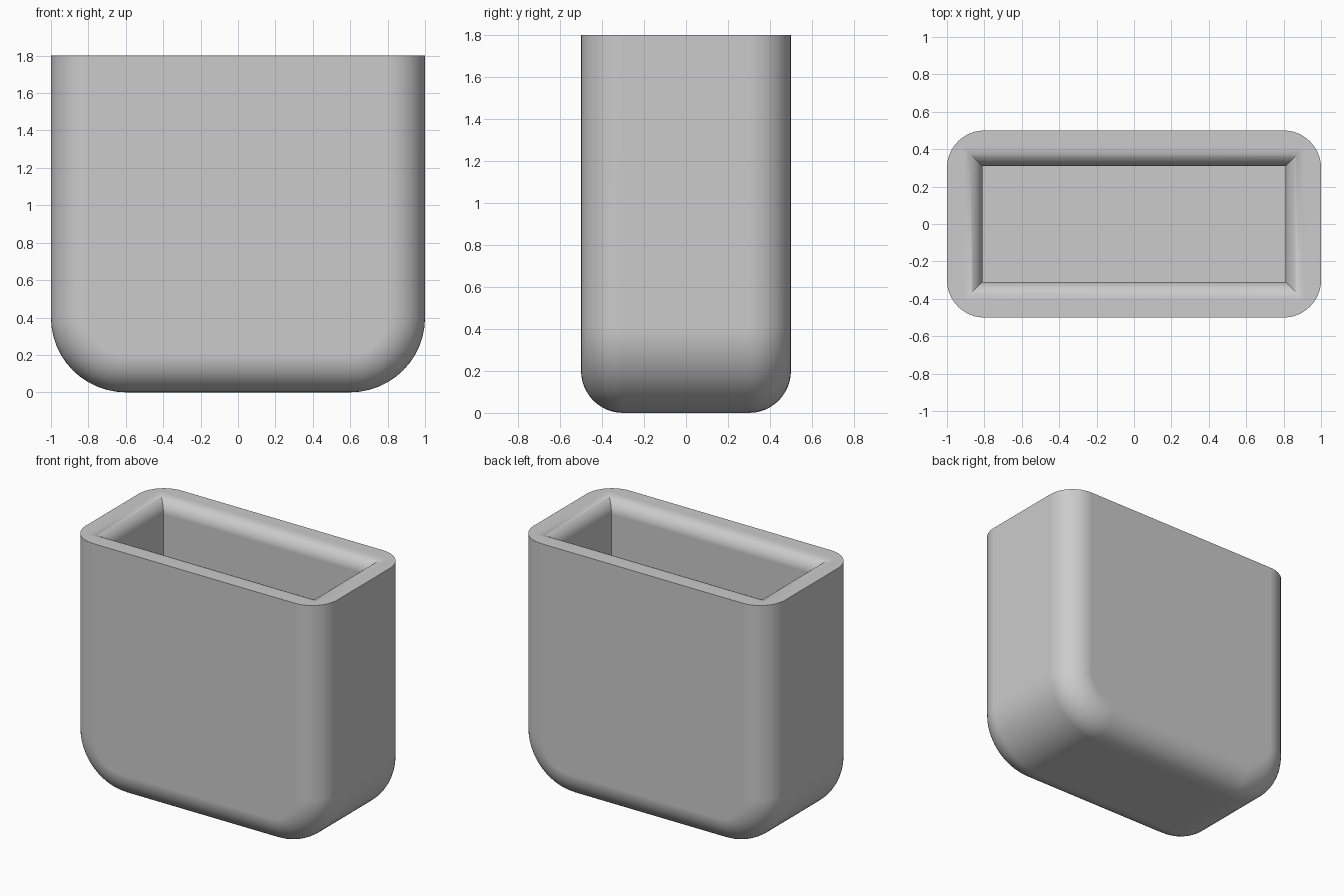
import bpy
import bmesh
from math import sin, cos, pi

cube = bpy.data.objects.get("Cube")
if cube:
    bpy.data.objects.remove(cube, do_unlink=True)

HALF_X, HALF_Y, HEIGHT = 1.0, 0.5, 1.8
BOTTOM_R, EDGE_R = 0.4, 0.2      # large end curve, fillet around front and back
WALL, LIP_R = 0.19, 0.1          # wall thickness, rounded inner lip
STEPS = 12

bm = bmesh.new()


def u_ring(inset, y):
    """U-shaped outline, shrunk by inset, at depth y."""
    r = BOTTOM_R - inset
    cx = HALF_X - BOTTOM_R
    right = [(cx + r * cos(a), BOTTOM_R - r * sin(a))
             for a in (pi / 2 * i / STEPS for i in range(STEPS + 1))]
    right.insert(0, (cx + r, HEIGHT))
    points = right + [(-x, z) for x, z in reversed(right)]
    return [bm.verts.new((x, y, z)) for x, z in points]


def rect_ring(grow, z):
    """Rectangular cavity outline, grown by grow, at height z."""
    x, y = HALF_X - WALL + grow, HALF_Y - WALL + grow
    return [bm.verts.new((sx * x, sy * y, z))
            for sx, sy in ((1, 1), (-1, 1), (-1, -1), (1, -1))]


def bridge(rings, closed):
    for a, b in zip(rings, rings[1:]):
        n = len(a)
        for i in range(n if closed else n - 1):
            j = (i + 1) % n
            bm.faces.new((a[i], a[j], b[j], b[i]))


# Outer shell: U outlines lofted from front to back with filleted ends
angles = [pi / 2 * i / STEPS for i in range(STEPS + 1)]
section = [(EDGE_R * (1 - sin(a)), HALF_Y - EDGE_R + EDGE_R * cos(a)) for a in angles]
stations = [(i, -y) for i, y in section] + [(i, y) for i, y in reversed(section)]
shell = [u_ring(i, y) for i, y in stations]
bridge(shell, False)
bm.faces.new(shell[0])
bm.faces.new(shell[-1])

# Cavity: rounded lip, straight walls and flat floor
cavity = [rect_ring(LIP_R * (1 - sin(a)), HEIGHT - LIP_R * (1 - cos(a))) for a in angles]
cavity.append(rect_ring(0, WALL))
bridge(cavity, True)
bm.faces.new(cavity[-1])

# Flat rim between shell and cavity
rim_edges = [e for e in bm.edges if len(e.link_faces) == 1]
bmesh.ops.triangle_fill(bm, use_beauty=True, edges=rim_edges)
bmesh.ops.recalc_face_normals(bm, faces=bm.faces[:])

mesh = bpy.data.meshes.new("container")
bm.to_mesh(mesh)
bm.free()
container = bpy.data.objects.new("container", mesh)
bpy.context.collection.objects.link(container)

# Material
grey = bpy.data.materials.new("light grey")
grey.use_nodes = True
colour = (0.6, 0.6, 0.6, 1)
grey.diffuse_color = colour
grey.node_tree.nodes["Principled BSDF"].inputs["Base Color"].default_value = colour
mesh.materials.append(grey)

# Smooth shading with flat faces kept flat
bpy.ops.object.select_all(action='DESELECT')
container.select_set(True)
bpy.context.view_layer.objects.active = container
bpy.ops.object.shade_smooth_by_angle(angle=pi / 6)
weighted = container.modifiers.new("flat_face_normals", 'WEIGHTED_NORMAL')
weighted.keep_sharp = True
